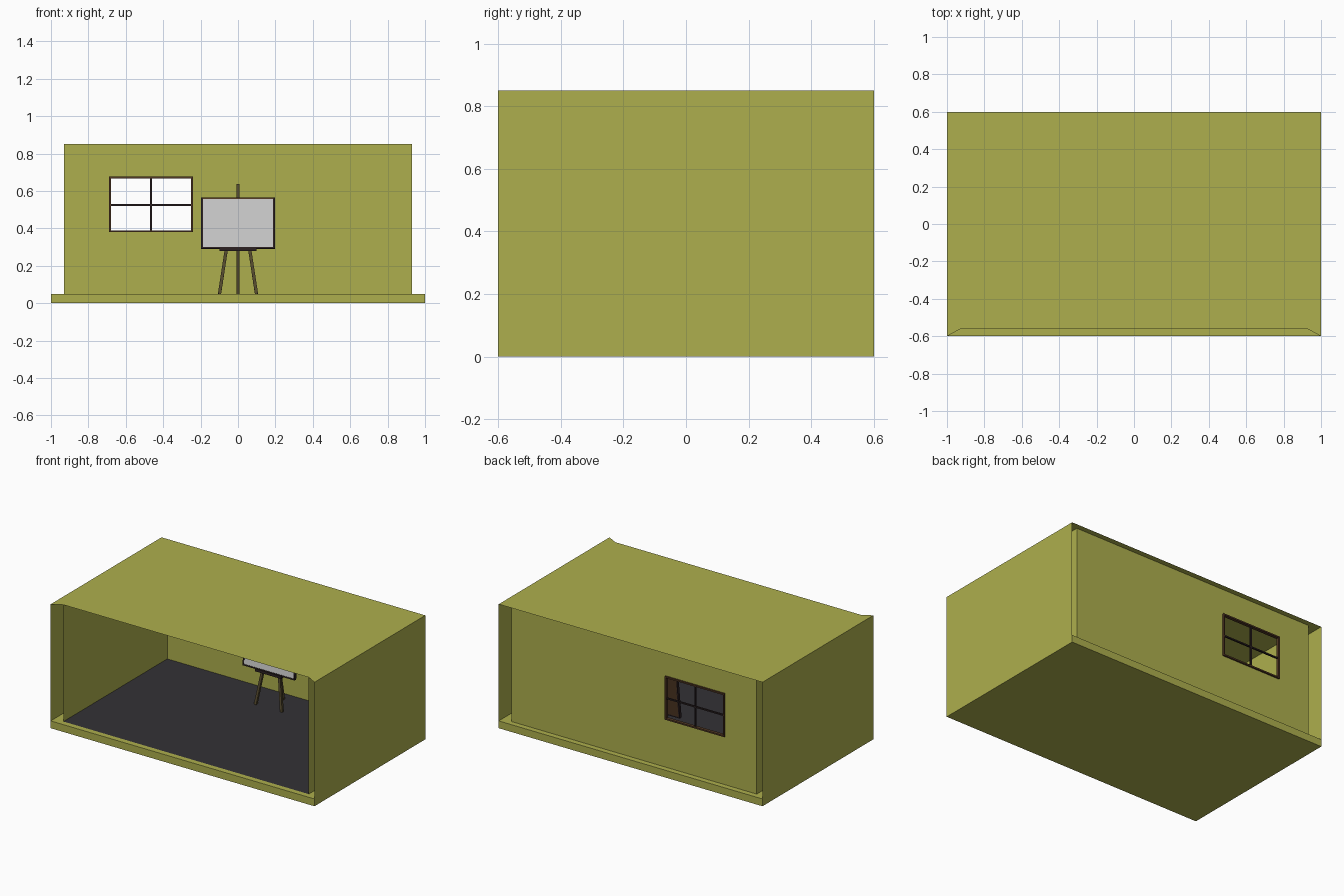
import bpy
from mathutils import Vector, Matrix

if "Cube" in bpy.data.objects:
    bpy.data.objects.remove(bpy.data.objects["Cube"])


def material(name, rgb):
    m = bpy.data.materials.new(name)
    m.diffuse_color = (*rgb, 1)
    m.use_nodes = True
    m.node_tree.nodes["Principled BSDF"].inputs["Base Color"].default_value = m.diffuse_color
    return m


olive = material("olive", (0.42, 0.43, 0.075))
charcoal = material("charcoal", (0.033, 0.031, 0.037))
brown = material("frame_brown", (0.085, 0.04, 0.018))
wood = material("easel_wood", (0.09, 0.068, 0.027))
dark = material("dark_trim", (0.025, 0.015, 0.016))


def surface(name, faces, mat):
    verts, polys = [], []
    for f in faces:
        polys.append(list(range(len(verts), len(verts) + len(f))))
        verts += f
    me = bpy.data.meshes.new(name)
    me.from_pydata(verts, [], polys)
    ob = bpy.data.objects.new(name, me)
    bpy.context.collection.objects.link(ob)
    if mat:
        me.materials.append(mat)
    return ob


def ring(outer, inner):
    # four quads joining two matching rectangles
    return [[outer[i], outer[(i + 1) % 4], inner[(i + 1) % 4], inner[i]] for i in range(4)]


def rect_xy(x, y, z):
    return [(-x, -y, z), (x, -y, z), (x, y, z), (-x, y, z)]


def rect_xz(x0, x1, z0, z1, y):
    return [(x0, y, z0), (x1, y, z0), (x1, y, z1), (x0, y, z1)]


def box(name, loc, size, mat, tilt=None):
    bpy.ops.mesh.primitive_cube_add(size=1)
    ob = bpy.context.object
    ob.name = name
    m = Matrix.Translation(loc) @ (tilt or Matrix()) @ Matrix.Diagonal((*size, 1))
    ob.data.transform(m)
    if mat:
        ob.data.materials.append(mat)
    return ob


def bar(name, a, b, width, mat):
    a, b = Vector(a), Vector(b)
    d = b - a
    rot = Vector((0, 0, 1)).rotation_difference(d).to_matrix().to_4x4()
    return box(name, (a + b) / 2, (width, width, d.length), mat, rot)


H, B = 0.85, 0.05          # roof height, base height
X, Y = 1.0, 0.6            # outer half sizes
IX, IY = 0.93, 0.562       # inner half sizes

# Base slab with a dark floor set into its top
lo, hi = rect_xy(X, Y, 0), rect_xy(X, Y, B)
surface("base", [lo[::-1]] + ring(lo, hi) + ring(hi, rect_xy(IX, IY, B)), olive)
surface("floor", [rect_xy(IX, IY, B)], charcoal)

# Roof sheet, notched along the open front
surface("roof", [[(-X, Y, H), (-X, -Y, H), (-IX, -IY, H), (IX, -IY, H), (X, -Y, H), (X, Y, H)]], olive)

# Outer and inner side walls with an open gap between
for s, side in ((-1, "left"), (1, "right")):
    for x, y, z, part in ((X, Y, 0, "outer"), (IX, IY, B, "inner")):
        surface(f"{side}_{part}_wall",
                [[(s * x, -s * y, z), (s * x, s * y, z), (s * x, s * y, H), (s * x, -s * y, H)]], olive)

# Back wall with window opening
x0, x1, z0, z1 = -0.69, -0.24, 0.38, 0.677
surface("back_wall", ring(rect_xz(-IX, IX, B, H, IY), rect_xz(x0, x1, z0, z1, IY)), olive)

# Window frame and glazing bars
t, cx, cz = 0.01, (x0 + x1) / 2, 0.525
for x, n in ((x0 + t / 2, "left"), (x1 - t / 2, "right")):
    box(f"window_{n}_jamb", (x, IY, (z0 + z1) / 2), (t, 0.022, z1 - z0), brown)
for z, n in ((z0 + t / 2, "bottom"), (z1 - t / 2, "top")):
    box(f"window_{n}_rail", (cx, IY, z), (x1 - x0 - 2 * t, 0.022, t), brown)
box("window_vertical_bar", (cx, IY, (z0 + z1) / 2), (0.009, 0.012, z1 - z0 - 2 * t), dark)
box("window_horizontal_bar", (cx, IY, cz), (x1 - x0 - 2 * t, 0.011, 0.009), dark)

# Easel board: grey panel inside a thin frame, leaning back
lean = Matrix.Rotation(-0.118, 4, 'X')
centre = Vector((0, 0.355, 0.428))
w, h, e = 0.394, 0.276, 0.009


def on_board(x, y, z):
    return centre + lean @ Vector((x, y, z))


box("board_panel", centre, (w - e, 0.014, h - e), None, lean)
box("board_back", on_board(0, 0.0085, 0), (w - e, 0.003, h - e), brown, lean)
for s, n, v in ((-1, "left", "bottom"), (1, "right", "top")):
    box(f"board_{n}_edge", on_board(s * (w - e) / 2, 0, 0), (e, 0.02, h), dark, lean)
    box(f"board_{v}_edge", on_board(0, 0, s * (h - e) / 2), (w - 2 * e, 0.02, e),
        brown if v == "top" else dark, lean)

# Easel tray, legs and mast
box("easel_tray", (0, 0.346, 0.287), (0.198, 0.042, 0.018), dark)
for s, n in ((-1, "left"), (1, "right")):
    bar(f"easel_{n}_leg", (s * 0.099, 0.333, 0.049), (s * 0.03, 0.388, 0.5), 0.017, wood)
bar("easel_rear_leg", (0, 0.49, 0.049), (0, 0.395, 0.54), 0.016, wood)
bar("easel_mast", (0, 0.366, 0.285), (0, 0.407, 0.637), 0.016, wood)
